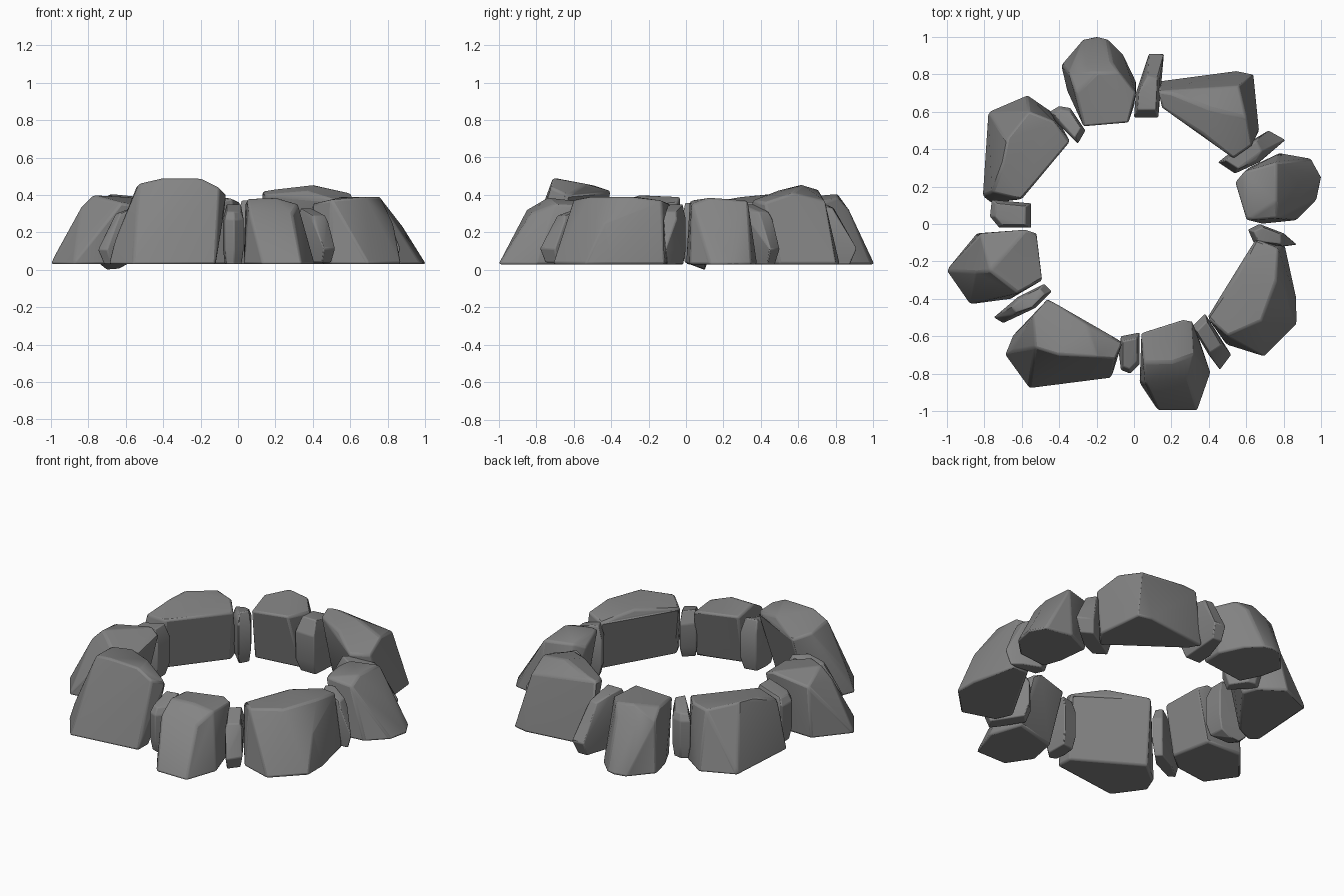
import bpy, bmesh, math
from mathutils import Vector

if "Cube" in bpy.data.objects:
    bpy.data.objects.remove(bpy.data.objects["Cube"])

stone_mat = bpy.data.materials.new("dark_stone")
stone_mat.diffuse_color = (0.23, 0.23, 0.23, 1)
stone_mat.use_nodes = True
stone_mat.node_tree.nodes["Principled BSDF"].inputs["Base Color"].default_value = stone_mat.diffuse_color


def hull_stone(name, points, bevel):
    """Faceted stone: convex hull with flat regions merged and worn edges."""
    bm = bmesh.new()
    for p in points:
        bm.verts.new(p)
    bmesh.ops.convex_hull(bm, input=bm.verts)
    loose = [v for v in bm.verts if not v.link_faces]
    bmesh.ops.delete(bm, geom=loose, context='VERTS')
    bmesh.ops.dissolve_limit(bm, angle_limit=math.radians(4),
                             verts=bm.verts, edges=bm.edges)
    bmesh.ops.recalc_face_normals(bm, faces=bm.faces)
    mesh = bpy.data.meshes.new(name)
    bm.to_mesh(mesh)
    bm.free()
    mesh.materials.append(stone_mat)
    ob = bpy.data.objects.new(name, mesh)
    bpy.context.collection.objects.link(ob)
    mod = ob.modifiers.new("worn_edges", 'BEVEL')
    mod.width = bevel
    mod.segments = 2
    mod.limit_method = 'ANGLE'
    mod.angle_limit = math.radians(22)
    bpy.ops.object.select_all(action='DESELECT')
    ob.select_set(True)
    bpy.context.view_layer.objects.active = ob
    bpy.ops.object.shade_smooth_by_angle(angle=math.radians(25))


def boulder(name, base, top, undercut=0.07):
    """Large stone: ground outline plus crown corners, undercut on the ring's inside."""
    radii = [Vector(p).length for p in base]
    near, far = min(radii), max(radii)
    pts = list(top)
    for p, r in zip(base, radii):
        inner = max(0, 1 - (r - near) / (0.5 * (far - near)))
        pts.append((*(Vector(p) * (1 + undercut * inner / r)), 0.03))
    hull_stone(name, pts, 0.012)


def wedge(name, outline, low, high, extra=()):
    """Small filler stone: narrow foot, outer end sloping inward."""
    mid = sum((Vector(p) for p in outline), Vector((0, 0))) / len(outline)
    rise = high - low
    pts = list(extra)
    for p in outline:
        p = Vector(p)
        q = p * min(1, 0.81 / p.length)
        outer = p.length > mid.length
        pts.append((*mid.lerp(p, 0.8), low))
        pts.append((*p, low + 0.25 * rise))
        pts.append((*mid.lerp(q, 1.0), low + 0.75 * rise))
        pts.append((*mid.lerp(q, 0.75), high - 0.04 * outer))
    hull_stone(name, pts, 0.006)


# Eight large stones around the ring
boulder("left_boulder",
        [(-1.005, -.25), (-.84, -.05), (-.53, -.05), (-.5, -.28), (-.66, -.4), (-.88, -.43)],
        [(-.82, -.05, .35), (-.58, -.03, .39), (-.52, -.05, .36), (-.49, -.3, .34),
         (-.62, -.37, .36), (-.77, -.25, .40), (-.84, -.26, .33)])
boulder("front_left_boulder",
        [(-.69, -.7), (-.56, -.88), (-.12, -.82), (-.11, -.66), (-.46, -.44), (-.65, -.6)],
        [(-.53, -.66, .46), (-.4, -.7, .49), (-.2, -.71, .49), (-.1, -.72, .44),
         (-.06, -.63, .40), (-.25, -.54, .46), (-.46, -.4, .42), (-.54, -.49, .45),
         (-.66, -.68, .15)])
boulder("front_boulder",
        [(.13, -1), (.34, -1), (.41, -.8), (.31, -.54), (.06, -.6), (.03, -.85)],
        [(.04, -.58, .36), (.05, -.74, .38), (.2, -.74, .385), (.32, -.7, .35),
         (.31, -.52, .34), (.26, -.51, .36), (.06, -.85, .32), (.29, -.83, .3)])
boulder("front_right_boulder",
        [(.64, -.1), (.8, -.11), (.87, -.4), (.87, -.54), (.7, -.71), (.49, -.64),
         (.41, -.5), (.56, -.28)],
        [(.65, -.08, .35), (.77, -.13, .37), (.76, -.3, .39), (.68, -.52, .39),
         (.5, -.6, .375), (.39, -.5, .35), (.55, -.27, .39), (.83, -.44, .24)])
boulder("right_boulder",
        [(.57, .28), (.78, .38), (.95, .35), (1.005, .25), (.98, .13), (.87, .02),
         (.62, 0), (.57, .1)],
        [(.54, .22, .34), (.59, .28, .37), (.76, .33, .37), (.76, .12, .385),
         (.77, .03, .35), (.6, .02, .37), (.88, .22, .23)])
boulder("back_right_boulder",
        [(.13, .74), (.55, .82), (.64, .8), (.67, .5), (.54, .36), (.3, .54), (.16, .64)],
        [(.13, .71, .42), (.15, .62, .40), (.37, .48, .42), (.53, .35, .37),
         (.63, .42, .36), (.6, .57, .41), (.4, .62, .455), (.2, .7, .43),
         (.56, .74, .37)])
boulder("back_boulder",
        [(-.2, 1.005), (-.27, .99), (-.39, .85), (-.36, .72), (-.27, .54), (0, .56),
         (.01, .75), (-.06, .91), (-.14, .99)],
        [(-.35, .81, .33), (-.31, .7, .38), (-.27, .52, .36), (-.03, .54, .38),
         (.01, .7, .36), (-.08, .81, .385), (-.2, .81, .405), (-.26, .86, .32),
         (-.12, .87, .32)])
boulder("back_left_boulder",
        [(-.57, .69), (-.78, .6), (-.79, .4), (-.81, .15), (-.76, .11), (-.6, .15),
         (-.35, .44), (-.41, .57)],
        [(-.76, .17, .34), (-.6, .13, .36), (-.34, .44, .36), (-.43, .55, .38),
         (-.56, .6, .385), (-.68, .45, .405), (-.71, .3, .39)])

# Small stones wedged in the gaps, clockwise from the left
wedge("left_filler", [(-.76, .13), (-.55, .11), (-.55, -.02), (-.72, -.02), (-.77, .04)],
      .04, .36, [(-.7, .1, 0), (-.64, .1, .005)])
wedge("back_left_filler",
      [(-.45, .6), (-.42, .55), (-.3, .43), (-.26, .5), (-.34, .62), (-.4, .63)], .04, .36)
wedge("back_filler", [(0, .57), (.13, .57), (.16, .91), (.08, .91), (.01, .7)], .03, .37)
wedge("back_right_filler",
      [(.45, .33), (.5, .37), (.72, .5), (.81, .45), (.67, .33), (.54, .27)], .03, .35)
wedge("right_filler",
      [(.61, -.03), (.67, 0), (.8, -.05), (.87, -.11), (.8, -.12), (.64, -.1)], .03, .35)
wedge("front_right_filler",
      [(.31, -.55), (.38, -.48), (.52, -.7), (.46, -.78), (.4, -.7)], .04, .33)
wedge("front_filler",
      [(-.08, -.7), (-.07, -.6), (.03, -.58), (.03, -.75), (-.02, -.8), (-.07, -.78)], .03, .35)
wedge("front_left_filler",
      [(-.75, -.5), (-.7, -.53), (-.53, -.45), (-.44, -.36), (-.48, -.32), (-.62, -.39)], .03, .34)
